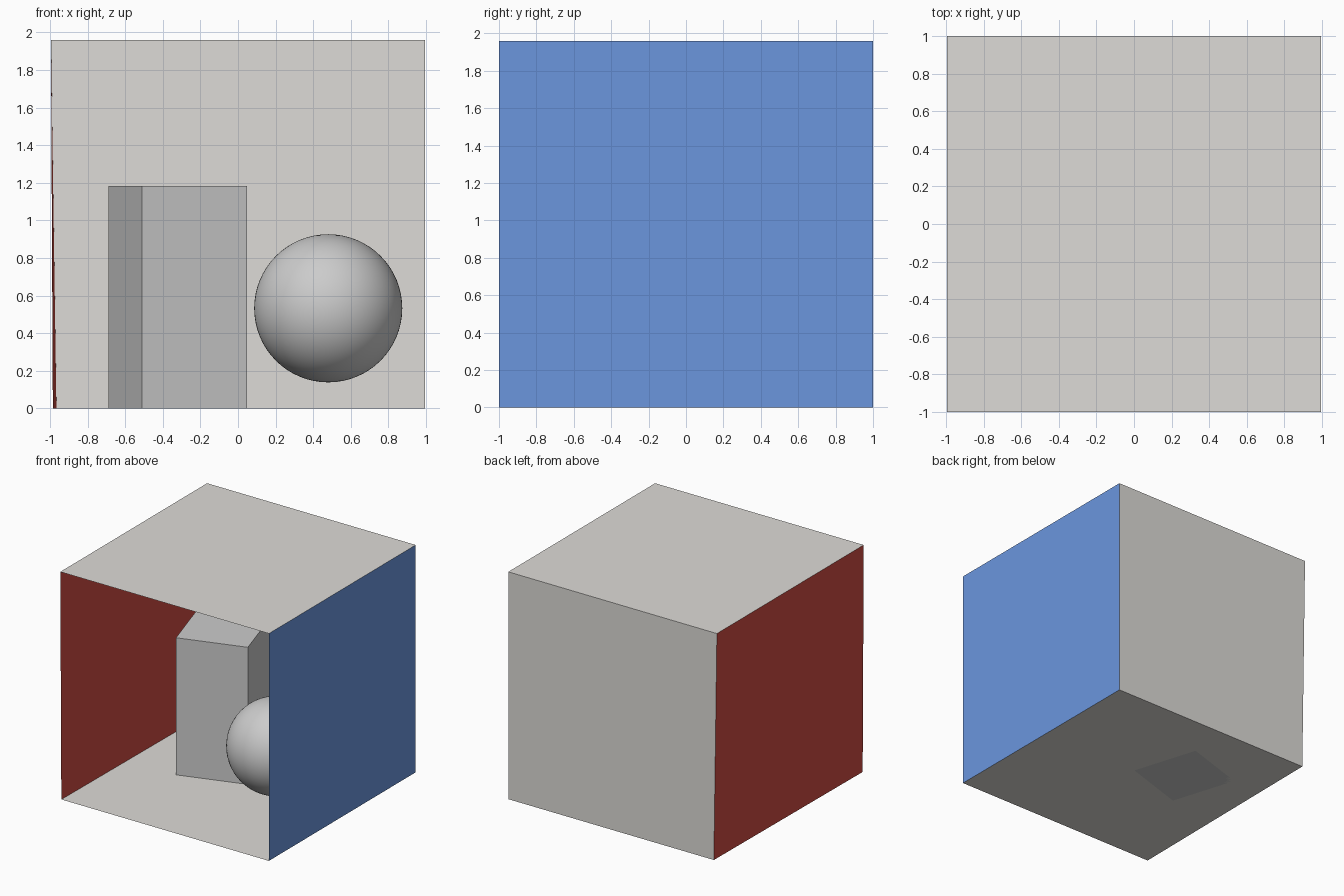
import bpy, bmesh

if "Cube" in bpy.data.objects:
    bpy.data.objects.remove(bpy.data.objects["Cube"])


def material(name, rgb):
    m = bpy.data.materials.new(name)
    m.diffuse_color = (*rgb, 1)
    m.use_nodes = True
    m.node_tree.nodes["Principled BSDF"].inputs["Base Color"].default_value = m.diffuse_color
    return m


def mesh_object(name, bm, mat=None):
    me = bpy.data.meshes.new(name)
    bm.to_mesh(me)
    bm.free()
    ob = bpy.data.objects.new(name, me)
    bpy.context.collection.objects.link(ob)
    if mat:
        me.materials.append(mat)
    return ob


def panel(name, corners, mat):
    bm = bmesh.new()
    bm.faces.new([bm.verts.new(c) for c in corners])
    return mesh_object(name, bm, mat)


def prism(name, outline, height):
    bm = bmesh.new()
    base = bm.faces.new([bm.verts.new((x, y, 0)) for x, y in outline])
    top = bmesh.ops.extrude_face_region(bm, geom=[base], use_keep_orig=True)["geom"]
    verts = [v for v in top if isinstance(v, bmesh.types.BMVert)]
    bmesh.ops.translate(bm, verts=verts, vec=(0, 0, height))
    bmesh.ops.recalc_face_normals(bm, faces=bm.faces)
    return mesh_object(name, bm)


beige = material("beige", (0.725, 0.71, 0.68))
red = material("red", (0.63, 0.07, 0.055))
blue = material("blue", (0.147, 0.305, 0.73))

# Room corners; the left wall leans slightly outward towards the ceiling
W, H = 0.995, 1.96
fl, bl = (-0.985, -1, 0), (-0.966, 1, 0)
fr, br = (W, -1, 0), (W, 1, 0)
tfl, tbl = (-W, -1, H), (-W, 1, H)
tfr, tbr = (W, -1, H), (W, 1, H)

# Room shell, open at the front, normals facing inward
panel("floor", [fl, fr, br, bl], beige)
panel("ceiling", [tfl, tbl, tbr, tfr], beige)
panel("back_wall", [bl, br, tbr, tbl], beige)
panel("left_wall", [fl, bl, tbl, tfl], red)
panel("right_wall", [br, fr, tfr, tbr], blue)

# Light panel just under the ceiling
x0, x1, y0, y1, z = -0.227, 0.236, -0.182, 0.192, 1.951
panel("ceiling_light", [(x0, y0, z), (x0, y1, z), (x1, y1, z), (x1, y0, z)], beige)

# Turned tall block
prism("tall_block", [(-0.512, -0.113), (0.049, 0.064), (-0.128, 0.635), (-0.69, 0.458)], 1.182)

# Floating ball
bpy.ops.mesh.primitive_uv_sphere_add(segments=64, ring_count=32, radius=0.394,
                                     location=(0.48, -0.16, 0.532))
ball = bpy.context.object
ball.name = "ball"
bpy.ops.object.shade_smooth()
